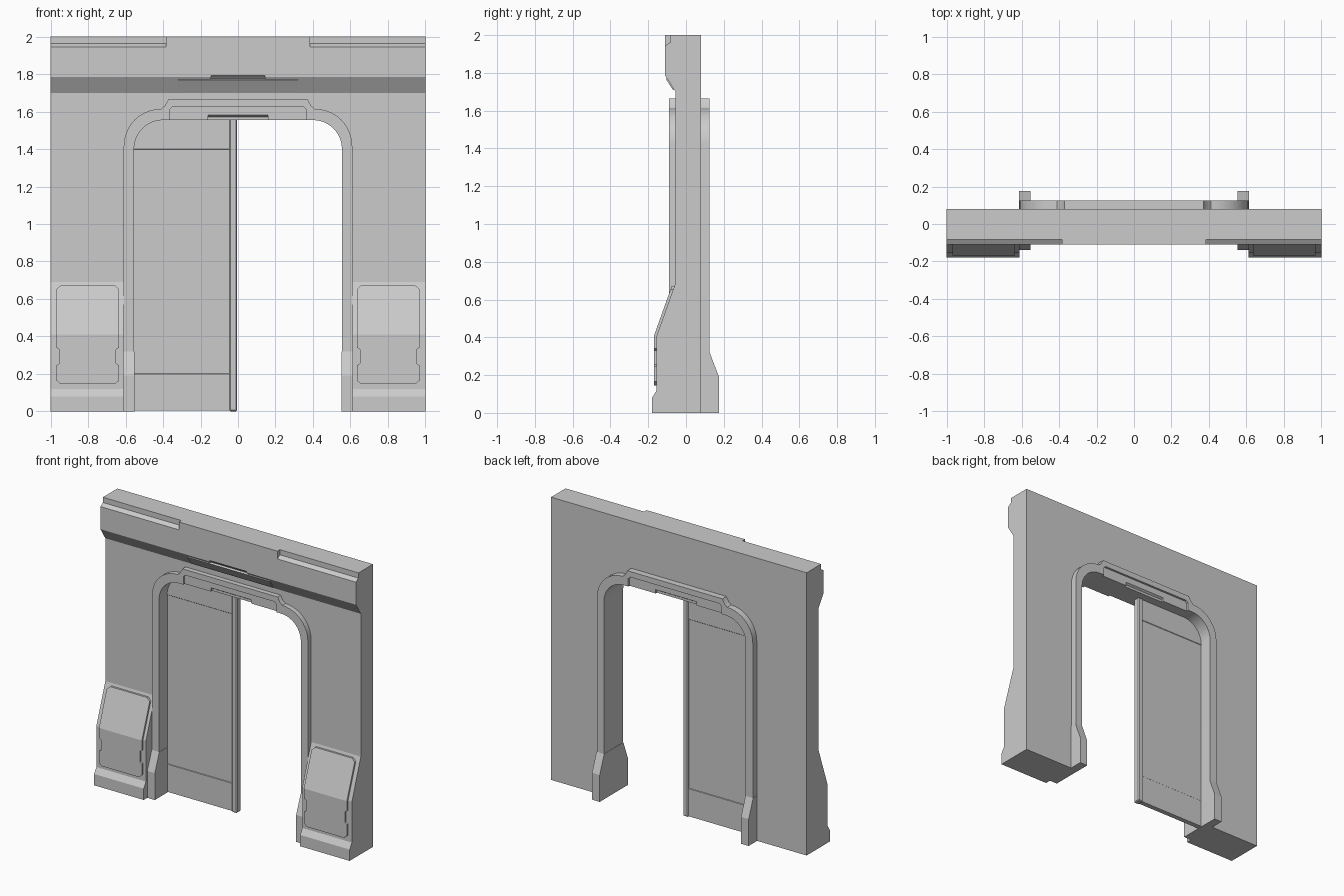
import bpy, bmesh, math

if "Cube" in bpy.data.objects:
    bpy.data.objects.remove(bpy.data.objects["Cube"])


def finish(name, bm):
    bmesh.ops.recalc_face_normals(bm, faces=bm.faces[:])
    me = bpy.data.meshes.new(name)
    bm.to_mesh(me)
    bm.free()
    ob = bpy.data.objects.new(name, me)
    bpy.context.collection.objects.link(ob)
    return ob


def prism(name, pts, axis, a, b):
    """Extrude a 2D profile: axis 'x' takes (y, z) points, axis 'y' takes (x, z)."""
    bm = bmesh.new()
    put = (lambda p, t: (t, p[0], p[1])) if axis == 'x' else (lambda p, t: (p[0], t, p[1]))
    lo = [bm.verts.new(put(p, a)) for p in pts]
    hi = [bm.verts.new(put(p, b)) for p in pts]
    bm.faces.new(lo)
    bm.faces.new(hi[::-1])
    for i in range(len(pts)):
        j = (i + 1) % len(pts)
        bm.faces.new((lo[i], lo[j], hi[j], hi[i]))
    return finish(name, bm)


def cut(ob, cutter):
    m = ob.modifiers.new("cut", 'BOOLEAN')
    m.object, m.operation, m.solver = cutter, 'DIFFERENCE', 'EXACT'
    cutter.hide_render = True
    cutter.hide_viewport = False
    cutter.display_type = 'WIRE'
    bpy.context.view_layer.objects.active = ob
    bpy.ops.object.modifier_apply(modifier=m.name)
    bpy.data.objects.remove(cutter)


def arc(cx, cz, r, n=10):
    return [(cx + r * math.cos(math.pi / 2 * i / n), cz + r * math.sin(math.pi / 2 * i / n))
            for i in range(n + 1)]


def both(half):
    """Right half path from floor to top, continued down the left side."""
    return half + [(-x, z) for x, z in reversed(half)]


def smooth(ob):
    bpy.ops.object.select_all(action='DESELECT')
    ob.select_set(True)
    bpy.context.view_layer.objects.active = ob
    bpy.ops.object.shade_smooth_by_angle(angle=math.radians(25))


# wall body with arched opening
opening = both([(0.58, 0)] + arc(0.405, 1.41, 0.175))
prism("wall", [(1, 0), (1, 1.7), (-1, 1.7), (-1, 0)] + opening[::-1], 'y', -0.055, 0.08)

# overhanging header, stepped at the upper edge except in the middle
header = prism("header", [(0.08, 1.7), (-0.055, 1.7), (-0.11, 1.785), (-0.11, 1.945),
                          (-0.082, 1.963), (-0.082, 2), (0.08, 2)], 'x', -1, 1)
cut(header, prism("header_cutter", [(-0.13, 1.77), (-0.085, 1.77), (-0.1, 1.785), (-0.13, 1.806)],
                  'x', -0.145, 0.145))
prism("header_centre", [(-0.11, 1.945), (-0.082, 1.963), (-0.082, 2), (-0.11, 2)], 'x', -0.385, 0.385)

# raised plate on the header slope
prism("header_plate", [(-0.057, 1.715), (-0.068, 1.708), (-0.107, 1.768), (-0.095, 1.775)],
      'x', -0.32, 0.32)

# door frame with stepped crown
outer = both([(0.61, 0)] + arc(0.41, 1.415, 0.2) + [(0.39, 1.632), (0.372, 1.665)])
inner = both([(0.555, 0)] + arc(0.4, 1.4, 0.155))
frame = prism("door_frame", outer + inner[::-1], 'y', -0.09, 0.125)
recess = both([(0.365, 1.53), (0.365, 1.61), (0.35, 1.625)])
for a, b, s, face in ((-0.2, -0.075, -1, -0.075), (0.11, 0.2, 1, 0.11)):
    cut(frame, prism("recess_cutter", recess, 'y', a, b))
    cut(frame, prism("slot_cutter", [(face + s * 0.03, 1.53), (face - s * 0.015, 1.53),
                                     (face - s * 0.015, 1.572), (face + s * 0.03, 1.6)],
                     'x', -0.16, 0.16))
smooth(frame)


def slope_y(z):
    return -0.155 + max(0, z - 0.41) * 0.1 / 0.28


for side, s in (("left", -1), ("right", 1)):
    # flared frame feet
    prism("frame_foot_" + side, [(-0.14, 0), (-0.14, 0.19), (-0.09, 0.32), (0.125, 0.32),
                                 (0.175, 0.19), (0.175, 0)], 'x', s * 0.553, s * 0.613)
    # sloped buttress with skirting
    prism("buttress_" + side, [(-0.055, 0), (-0.18, 0), (-0.18, 0.08), (-0.155, 0.12),
                               (-0.155, 0.41), (-0.055, 0.69)], 'x', s * 0.612, s * 1.0)
    # raised access panel following the buttress slope
    half = [(0.145, 0.145), (0.168, 0.165), (0.168, 0.245), (0.152, 0.255), (0.152, 0.33),
            (0.168, 0.34), (0.168, 0.41), (0.168, 0.652), (0.145, 0.672)]
    bm = bmesh.new()
    f = bm.faces.new([bm.verts.new((s * 0.802 + x, 0, z)) for x, z in both(half)])
    mid = [v for v in bm.verts if abs(v.co.z - 0.41) < 1e-5]
    bmesh.ops.connect_verts(bm, verts=mid)
    for v in bm.verts:
        v.co.y = slope_y(v.co.z) + 0.002
    new = bmesh.ops.extrude_face_region(bm, geom=bm.faces[:], use_keep_orig=True)["geom"]
    for v in new:
        if isinstance(v, bmesh.types.BMVert):
            v.co.y -= 0.016
    finish("access_panel_" + side, bm)

# sliding door leaf with slightly sunk middle, and its edge post
prism("door_leaf", [(0, 0.005), (0, 0.2), (0.003, 0.203), (0.003, 1.397), (0, 1.4), (0, 1.56),
                    (0.035, 1.56), (0.035, 1.4), (0.032, 1.397), (0.032, 0.203), (0.035, 0.2),
                    (0.035, 0.005)], 'x', -0.57, -0.04)
post = prism("door_post", [(-0.045, 0), (-0.005, 0), (-0.005, 1.56), (-0.045, 1.56)], 'y', -0.007, 0.042)
bev = post.modifiers.new("bevel", 'BEVEL')
bev.width, bev.segments = 0.006, 1
